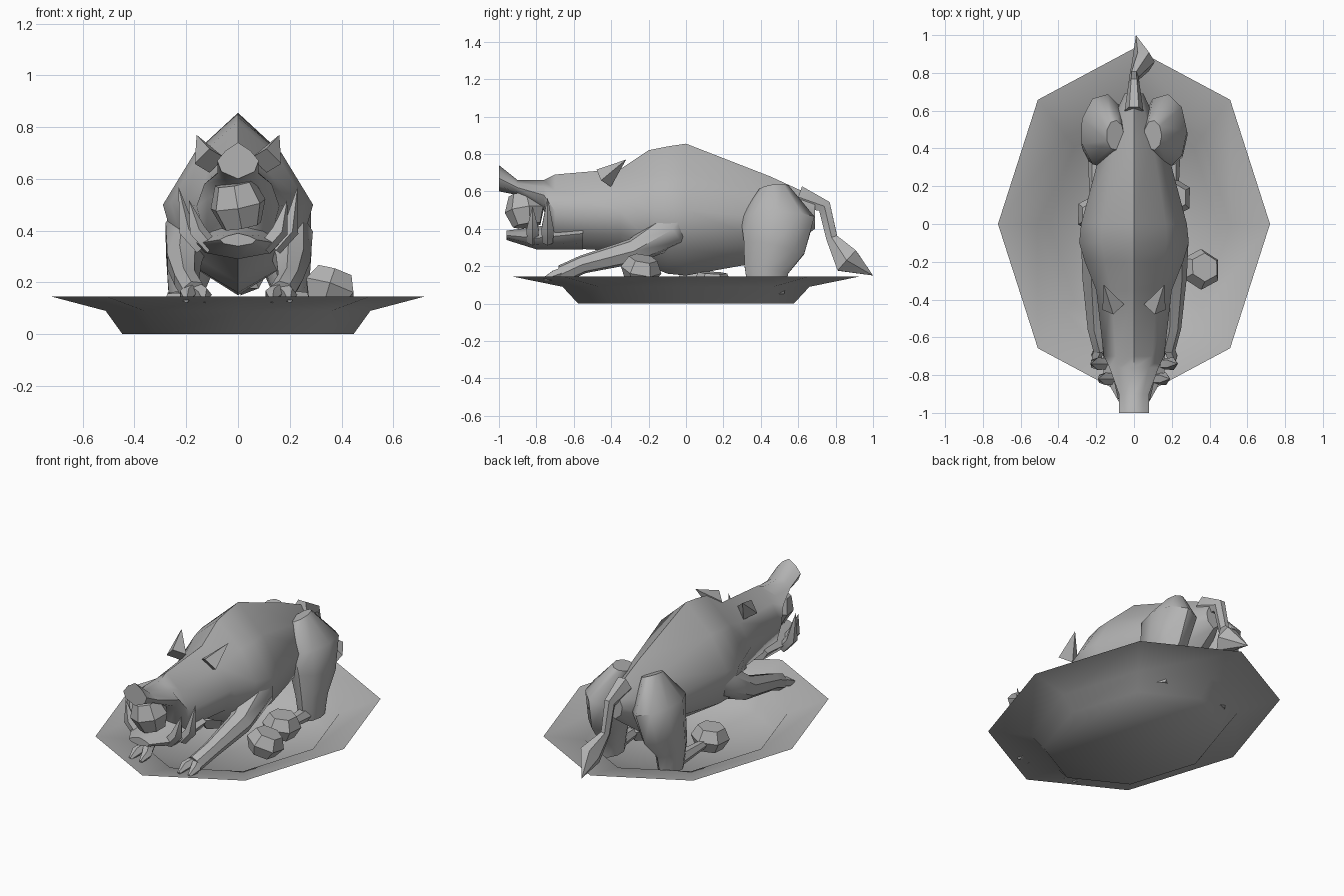
import bpy, bmesh, math
from mathutils import Vector, Euler

cube = bpy.data.objects.get("Cube")
if cube:
    bpy.data.objects.remove(cube, do_unlink=True)

shade = .45
grey = bpy.data.materials.new("plain grey")
grey.use_nodes = True
grey.diffuse_color = (shade, shade, shade, 1)
grey.node_tree.nodes["Principled BSDF"].inputs["Base Color"].default_value = grey.diffuse_color


def circle(sides):
    """Unit circle as cosine and sine pairs."""
    angles = [math.tau * k / sides for k in range(sides)]
    return [(math.cos(angle), math.sin(angle)) for angle in angles]


def loft(name, rings, sharp_angle, open_end=False):
    """Skin a list of equal rings of points and cap the ends."""
    bm = bmesh.new()
    rows = [[bm.verts.new(point) for point in ring] for ring in rings]
    for lower, upper in zip(rows, rows[1:]):
        for i in range(len(lower)):
            bm.faces.new((lower[i - 1], lower[i], upper[i], upper[i - 1]))
    bm.faces.new(rows[0])
    if not open_end:
        bm.faces.new(rows[-1])
    bmesh.ops.remove_doubles(bm, verts=bm.verts[:], dist=.0001)
    bmesh.ops.recalc_face_normals(bm, faces=bm.faces[:])
    mesh = bpy.data.meshes.new(name)
    bm.to_mesh(mesh)
    bm.free()
    mesh.materials.append(grey)
    part = bpy.data.objects.new(name, mesh)
    bpy.context.collection.objects.link(part)
    bpy.ops.object.select_all(action='DESELECT')
    part.select_set(True)
    bpy.context.view_layer.objects.active = part
    bpy.ops.object.shade_smooth_by_angle(angle=math.radians(sharp_angle))


def keeled_body(name, stations):
    """Ridge on top, widest half way up, keel below."""
    rings = []
    for y, top, low, width in stations:
        height = top - low
        half = [(.6 * width, top - .22 * height),
                (width, top - .5 * height),
                (.8 * width, top - .8 * height)]
        right = [(x, y, z) for x, z in half]
        left = [(-x, y, z) for x, z in reversed(half)]
        rings.append([(0, y, top)] + right + [(0, y, low)] + left)
    loft(name, rings, 50)


def limb(name, path, sides=6, side=1, depth=1, sharp_angle=50):
    """Tube along stations of x, y, z and radius."""
    centres = [Vector((x * side, y, z)) for x, y, z, radius in path]
    rings = []
    for i, centre in enumerate(centres):
        before = centres[max(i - 1, 0)]
        after = centres[min(i + 1, len(centres) - 1)]
        along = (after - before).normalized()
        up = along.cross(Vector((1, 0, 0))).normalized()
        across = up.cross(along)
        radius = path[i][-1]
        rings.append([centre + radius * (across * c + up * depth * s)
                      for c, s in circle(sides)])
    loft(name, rings, sharp_angle)


def drum(name, centre, radius, height, tilt, sides):
    """Chunky faceted piece, bulging in the middle."""
    turn = Euler(tilt).to_matrix()
    rings = []
    for scale, level in ((.7, -.5), (1, 0), (.7, .5)):
        rings.append([Vector(centre) + turn @ Vector((radius * scale * c, radius * scale * s, level * height))
                      for c, s in circle(sides)])
    loft(name, rings, 30)


# Platter: thin dished octagon, longer than wide
rim_width, rim_length, rim_height = .72, .93, .145
loft("platter", [[(rim_width * scale * c, rim_length * scale * s, z) for c, s in circle(8)]
                 for scale, z in ((.62, 0), (.71, .09), (1, rim_height))], 80, open_end=True)

# Body, head and snout in one skin, from snout to rump
keeled_body("body", [
    (-1, .74, .6, .08),
    (-.9, .66, .58, .08),
    (-.76, .66, .5, .13),
    (-.7, .69, .3, .16),
    (-.35, .72, .28, .2),
    (-.2, .82, .2, .26),
    (-.1, .84, .16, .29),
    (0, .855, .15, .28),
    (.45, .68, .23, .16),
    (.69, .57, .4, .05)])

# Open lower jaw
keeled_body("lower_jaw", [
    (-.96, .39, .34, .07),
    (-.8, .41, .29, .16),
    (-.55, .46, .29, .17)])

# Apple held in the mouth
drum("mouth_apple", (0, -.86, .5), .11, .17, (.1, -.2, .2), sides=7)

for side, tag in ((1, "_left"), (-1, "_right")):
    # Sharp ears
    limb("ear" + tag, [(.11, -.44, .67, .06), (.16, -.32, .77, 0)], 4, side, sharp_angle=20)

    # A large outer and a small inner tusk, both curving up
    for name, x, y, tip in (("outer_tusk", .14, -.74, .57), ("inner_tusk", .1, -.82, .52)):
        limb(name + tag, [(x, y, .33, .03), (x + .06, y, .4, .035), (x + .09, y, tip, 0)], 5, side)

    # Front leg: shoulder, then forearm stretched forward
    limb("front_leg" + tag, [
        (.17, 0, .5, .05),
        (.19, -.08, .39, .1),
        (.21, -.28, .28, .07),
        (.2, -.55, .21, .05),
        (.17, -.66, .16, .05)], 7, side)

    # Split hoof
    for name, x in (("inner_toe", .13), ("outer_toe", .2)):
        limb(name + tag, [(.17, -.62, .18, .03), (x, -.7, .15, .03), (x, -.76, .13, .01)], 5, side)

    # Hind leg: broad haunch down to the platter, foot tucked forward
    limb("haunch" + tag, [
        (.1, .47, .62, .05),
        (.16, .49, .46, .125),
        (.18, .47, .3, .105),
        (.2, .43, .18, .075),
        (.2, .43, .05, .06)], 9, side, depth=1.6)
    limb("hind_foot" + tag, [(.2, .46, .08, .05), (.21, .05, .09, .02)], 6, side)

# Tail with a pointed tuft
limb("tail", [
    (0, .6, .57, .05),
    (0, .74, .52, .03),
    (0, .78, .35, .025),
    (.05, .86, .23, .06),
    (.01, 1, .15, 0)], depth=1.4, sharp_angle=35)

# Vegetables scattered on the platter
for name, centre, tilt in (("front", (.355, -.24, .18), .35),
                           ("left", (.2, .14, .1), .1),
                           ("right", (-.2, .05, .1), -.1)):
    drum("vegetable_" + name, centre, .11, .13, (0, tilt, .5), sides=6)
